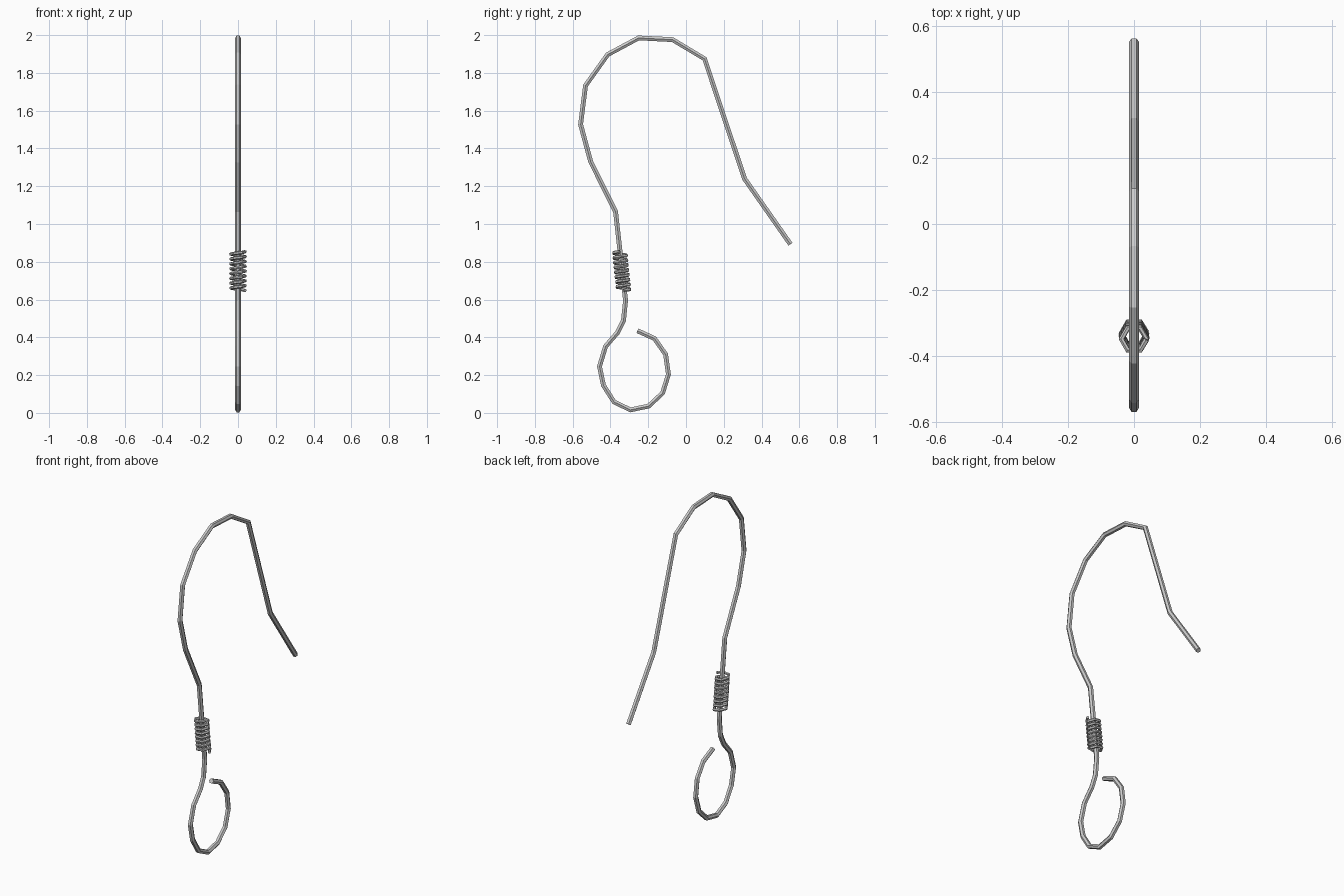
import bpy
from math import cos, sin, pi
from mathutils import Vector

if "Cube" in bpy.data.objects:
    bpy.data.objects.remove(bpy.data.objects["Cube"])


def wire(name, points, radius):
    """Six-sided, flat-shaded capped wire through the points."""
    cu = bpy.data.curves.new(name, 'CURVE')
    cu.dimensions = '3D'
    cu.bevel_depth = radius
    cu.bevel_resolution = 1
    cu.use_fill_caps = True
    sp = cu.splines.new('POLY')
    sp.points.add(len(points) - 1)
    for p, co in zip(sp.points, points):
        p.co = (*co, 1)
    sp.use_smooth = False
    ob = bpy.data.objects.new(name, cu)
    bpy.context.collection.objects.link(ob)
    bpy.context.view_layer.objects.active = ob
    ob.select_set(True)
    bpy.ops.object.convert(target='MESH')
    ob.select_set(False)


# Hook wire, from the free tip over the top and down to the bottom loop (y, z)
path = [(.553, .893), (.31, 1.24), (.098, 1.875), (-.071, 1.976), (-.251, 1.985),
        (-.415, 1.897), (-.532, 1.733), (-.558, 1.527), (-.505, 1.331),
        (-.373, 1.066), (-.32, .595), (-.331, .489), (-.362, .426),
        (-.426, .352), (-.458, .246), (-.437, .146), (-.381, .058),
        (-.294, .016), (-.198, .036), (-.124, .105), (-.093, .204),
        (-.108, .31), (-.167, .394), (-.257, .435)]
wire("hook_wire", [(0, y, z) for y, z in path], .015)

# Coil wound round the shank, six segments per turn
low, high = Vector((0, -.330, .648)), Vector((0, -.351, .853))
turns, r = 8, .038
coil = []
for i in range(turns * 6 + 1):
    a = i * pi / 3
    coil.append(low.lerp(high, i / (turns * 6)) + Vector((r * cos(a), r * sin(a), 0)))
wire("shank_coil", coil, .009)
